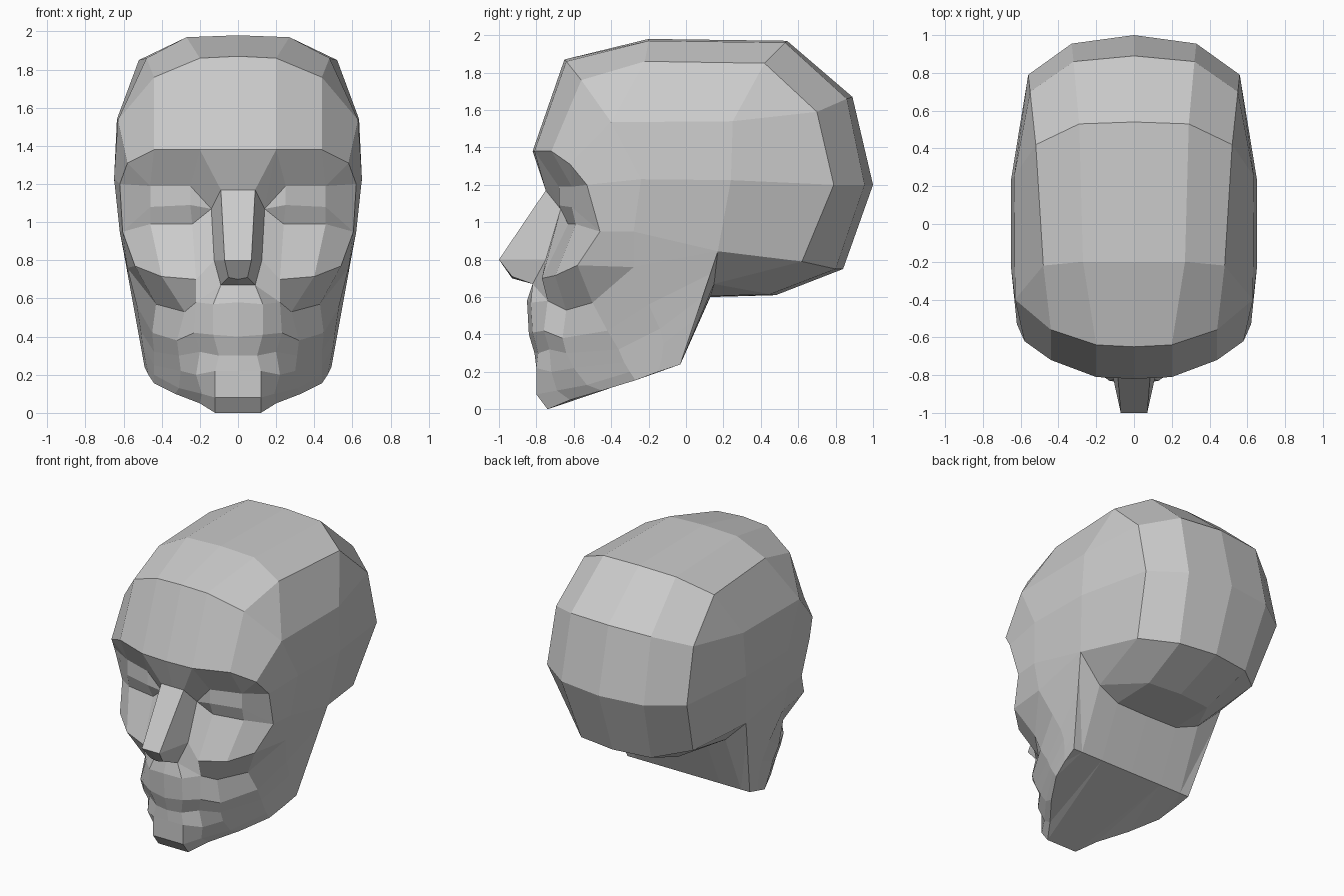
import bpy, bmesh

if "Cube" in bpy.data.objects:
    bpy.data.objects.remove(bpy.data.objects["Cube"])

bm = bmesh.new()


def patch(*lines):
    """Skin neighbouring lines of points; repeated points collapse to triangles."""
    for p, q in zip(lines, lines[1:]):
        for i in range(len(p) - 1):
            corners = list(dict.fromkeys([p[i], p[i + 1], q[i + 1], q[i]]))
            if len(corners) > 2:
                bm.faces.new([bm.verts.new(c) for c in corners])


def lerp(a, b, n):
    return [tuple(a[k] + (b[k] - a[k]) * i / (n - 1) for k in range(3)) for i in range(n)]


# cranium profiles running from brow over the crown to the skull base
mid = [(0, -.82, 1.38), (0, -.65, 1.87), (0, -.2, 1.98), (0, .54, 1.97), (0, .89, 1.67),
       (0, 1, 1.2), (0, .84, .75), (0, .48, .61), (0, .13, .6)]
inner = [(.2, -.81, 1.38), (.2, -.64, 1.86), (.27, -.2, 1.97), (.29, .53, 1.96), (.32, .86, 1.66),
         (.33, .955, 1.2), (.28, .8, .75), (.25, .45, .615), (.25, .13, .605)]
corner = [(.44, -.72, 1.38), (.44, -.56, 1.76), (.48, -.22, 1.86), (.52, .42, 1.85), (.55, .7, 1.59),
          (.56, .79, 1.2), (.49, .62, .79), (.42, .15, .67), (.42, .15, .67)]
patch(mid, inner, corner)

# side of the skull: rows from front to back
c = corner
upper = [(.58, -.62, 1.31), (.63, -.4, 1.535), (.635, .25, 1.54), c[4]]
widest = [(.62, -.53, 1.2), (.65, -.24, 1.23), (.65, .24, 1.225), c[5]]
ear = (.6, .17, .845)
lower = [(.605, -.46, .95), (.62, -.28, .95), ear, c[6]]
patch([c[0], c[1], c[2], c[3]], [upper[0], upper[1], upper[1], upper[2]])
patch([c[2], c[3], c[3]], [upper[1], upper[2], upper[2]])
patch([c[3], c[4]], [upper[2], upper[2]])
patch(upper, widest, lower)
patch([c[6], c[7]], [ear, ear])

# nose
bridge_mid = [(0, -.75, 1.17), (0, -1, .8), (0, -.93, .7), (0, -.82, .67)]
bridge = [(.09, -.75, 1.17), (.07, -1, .8), (.05, -.93, .71), (.09, -.82, .67)]
wing = [(.14, -.67, 1.07), (.125, -.75, .8), (.09, -.82, .67), (.09, -.82, .67)]
patch(bridge_mid, bridge, wing)
patch([mid[0], inner[0], inner[0]], [bridge_mid[0], bridge[0], wing[0]])

# eye and the socket around it
lid = [(.25, -.68, 1.19), (.46, -.61, 1.19)]
eye = [(.25, -.68, 1.09), (.46, -.61, 1.08)]
under_eye = [(.24, -.63, .99), (.46, -.59, .99)]
patch(lid, eye, under_eye)
patch([wing[0], wing[0], wing[0], inner[0], c[0], upper[0], widest[0], lower[0], lower[0]],
      [under_eye[0], eye[0], lid[0], lid[0], lid[1], lid[1], lid[1], eye[1], under_eye[1]])

# jaw columns from mouth level to the jaw edge
lip = [(0, -.85, .58), (0, -.84, .4), (0, -.81, .3), (0, -.8, .22), (0, -.8, .08), (0, -.74, 0)]
lip_edge = [(.13, -.83, .57), (.13, -.82, .41), (.1, -.79, .3), (.12, -.8, .22), (.12, -.8, .08), (.12, -.74, 0)]
muzzle = [(.22, -.74, .58), (.23, -.76, .42), (.2, -.73, .32), (.22, -.72, .2), (.19, -.69, .1), (.2, -.62, .05)]
cheek = [(.28, -.64, .53), (.32, -.66, .38), (.31, -.64, .3), (.3, -.6, .22), (.31, -.53, .13), (.33, -.45, .1)]
jaw = [(.43, -.5, .57), (.45, -.42, .42), (.44, -.36, .32), (.44, -.33, .25), (.44, -.3, .2), (.44, -.27, .155)]
jaw_side = [(.58, -.28, .76), (.53, -.2, .56), (.51, -.14, .43), (.5, -.12, .35), (.485, -.13, .27), (.47, -.15, .2)]
jaw_back = lerp(ear, (.49, -.03, .24), 6)
columns = [lip, lip_edge, muzzle, cheek, jaw, jaw_side, jaw_back]
patch(*columns)

# cheekbone and the hollow below it
ridge = [wing[1], (.22, -.77, .7), (.4, -.7, .715), (.54, -.58, .77), jaw_side[0]]
patch([wing[0], *under_eye, lower[0], lower[1]], ridge,
      [wing[2], muzzle[0], cheek[0], jaw[0], jaw_side[0]])
patch([lower[1], ear], [jaw_side[0], jaw_side[0]])
patch([bridge_mid[3], wing[2], muzzle[0]], [lip[0], lip_edge[0], lip_edge[0]])

# underside of the jaw and the wall behind it
rear = [(x, -.03, .24) for x in (0, .25, .42)] + [jaw_back[-1]]
patch([col[-1] for col in columns], [rear[i] for i in (0, 1, 1, 1, 2, 2, 3)])
wall_top = [mid[8], inner[8], c[8], ear]
patch(rear[:3], wall_top[:3])
wall = [rear[2]] * 5 + [rear[2]]
patch([c[8]] + wall[1:], jaw_back)

# mirror the half, weld and finish
bmesh.ops.remove_doubles(bm, verts=bm.verts, dist=.0005)
half = bm.verts[:] + bm.edges[:] + bm.faces[:]
copy = bmesh.ops.duplicate(bm, geom=half)["geom"]
flipped = [v for v in copy if isinstance(v, bmesh.types.BMVert)]
for v in flipped:
    v.co.x = -v.co.x
bmesh.ops.remove_doubles(bm, verts=bm.verts, dist=.0005)
bmesh.ops.recalc_face_normals(bm, faces=bm.faces)
mesh = bpy.data.meshes.new("head")
bm.to_mesh(mesh)
bm.free()
bpy.context.collection.objects.link(bpy.data.objects.new("head", mesh))
